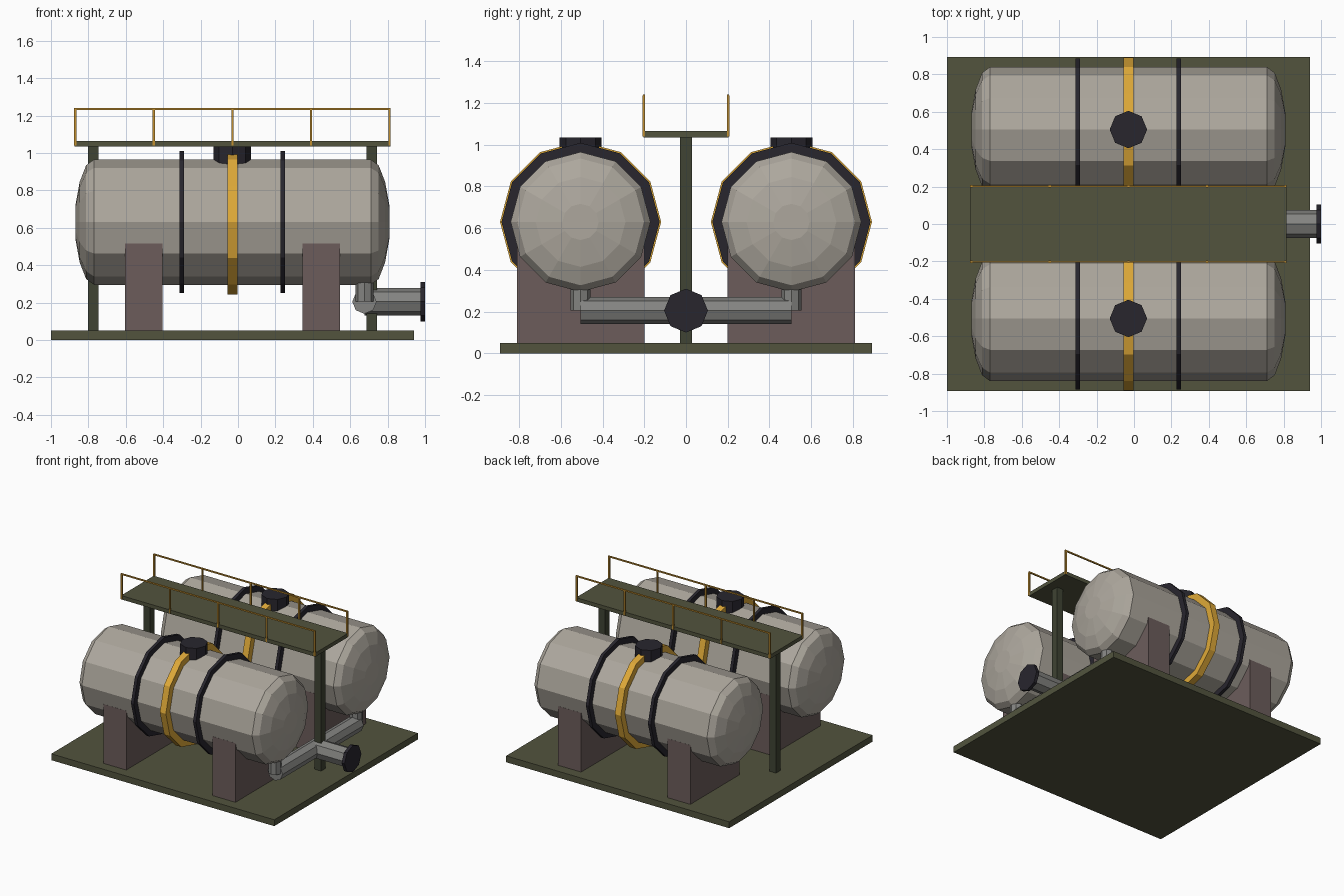
import bpy, bmesh, math
from mathutils import Vector

if "Cube" in bpy.data.objects:
    bpy.data.objects.remove(bpy.data.objects["Cube"])


def mat(name, r, g, b):
    m = bpy.data.materials.new(name)
    m.diffuse_color = (r, g, b, 1)
    m.use_nodes = True
    m.node_tree.nodes["Principled BSDF"].inputs["Base Color"].default_value = m.diffuse_color
    return m


SHELL = mat("tank_paint", 0.42, 0.39, 0.34)
OLIVE = mat("olive_steel", 0.085, 0.088, 0.048)
POST = mat("dark_olive", 0.05, 0.057, 0.033)
SADDLE = mat("saddle_brown", 0.15, 0.108, 0.105)
YELLOW = mat("safety_yellow", 0.74, 0.40, 0.04)
RAIL = mat("rail_yellow", 0.55, 0.28, 0.03)
DARK = mat("dark_rubber", 0.021, 0.019, 0.027)
PIPE = mat("pipe_grey", 0.23, 0.23, 0.22)


def finish(name, bm, material):
    bmesh.ops.recalc_face_normals(bm, faces=bm.faces)
    me = bpy.data.meshes.new(name)
    bm.to_mesh(me)
    bm.free()
    me.materials.append(material)
    ob = bpy.data.objects.new(name, me)
    bpy.context.collection.objects.link(ob)
    return ob


def box(name, x, y, z, material):
    """Box from (min, max) ranges."""
    bm = bmesh.new()
    bmesh.ops.create_cube(bm, size=1)
    for v in bm.verts:
        v.co = [lo + (c + 0.5) * (hi - lo) for c, (lo, hi) in zip(v.co, (x, y, z))]
    return finish(name, bm, material)


def lathe(name, centre, axis, profile, sides, material):
    """Capped turned solid: profile of (distance along axis, radius)."""
    u, v = {"x": ((0, 1, 0), (0, 0, 1)),
            "y": ((0, 0, 1), (1, 0, 0)),
            "z": ((1, 0, 0), (0, 1, 0))}[axis]
    u, v, c = Vector(u), Vector(v), Vector(centre)
    w = u.cross(v)
    bm = bmesh.new()
    rings = []
    for t, r in profile:
        rings.append([bm.verts.new(c + w * t + u * r * math.cos(a) + v * r * math.sin(a))
                      for a in (math.tau * i / sides for i in range(sides))])
    for a, b in zip(rings, rings[1:]):
        for i in range(sides):
            j = (i + 1) % sides
            bm.faces.new((a[i], a[j], b[j], b[i]))
    bm.faces.new(rings[0])
    bm.faces.new(rings[-1])
    return finish(name, bm, material)


def cyl(name, centre, axis, t0, t1, r, sides, material):
    return lathe(name, centre, axis, [(t0, r), (t1, r)], sides, material)


CX, TY, TZ, R = -0.03, 0.505, 0.63, 0.335   # tank centre and radius
PX, PZ = 0.676, 0.205                       # manifold position

# skid plate
box("base_plate", (-1, 0.94), (-0.892, 0.892), (0, 0.05), OLIVE)

# domed half profile of a tank, mirrored to make both ends
half = [(0.74 + 0.1 * math.sin(a), R * math.cos(a))
        for a in map(math.radians, (0, 25, 50, 75))]
half[-1] = (0.84, half[-1][1])
tank_profile = [(-t, r) for t, r in reversed(half)] + half

for side, s in (("front", -1), ("back", 1)):
    y = s * TY
    lathe(side + "_tank", (CX, y, TZ), "x", tank_profile, 12, SHELL)
    # straps
    for i, x in enumerate((-0.30, 0.24)):
        cyl(f"{side}_dark_strap_{i}", (x, y, TZ), "x", -0.0125, 0.0125, 0.379, 12, DARK)
    cyl(side + "_yellow_strap", (CX, y, TZ), "x", -0.026, 0.026, 0.386, 12, YELLOW)
    # filler hatch
    cyl(side + "_hatch", (CX, y, 0), "z", 0.94, 1.035, 0.1, 8, DARK)
    # saddles
    for i, x in enumerate((-0.505, 0.445)):
        box(f"{side}_saddle_{i}", (x - 0.1, x + 0.1), (y - 0.305, y + 0.305), (0.002, 0.515), SADDLE)
    # drain pipe down to the manifold
    cyl(side + "_drain_pipe", (PX, y, 0), "z", PZ, 0.42, 0.048, 8, PIPE)
    # railing
    box(side + "_top_rail", (CX - 0.846, CX + 0.846), (s * 0.202 - 0.005, s * 0.202 + 0.005),
        (1.23, 1.24), RAIL)
    for i in range(5):
        x = CX + (i - 2) * 0.42
        box(f"{side}_rail_post_{i}", (x - 0.006, x + 0.006),
            (s * 0.202 - 0.006, s * 0.202 + 0.006), (1.04, 1.235), RAIL)

# manifold and outlet
cyl("manifold_pipe", (PX, 0, PZ), "y", -TY, TY, 0.065, 8, PIPE)
cyl("outlet_pipe", (0, 0, PZ), "x", PX, 0.98, 0.074, 8, PIPE)
cyl("outlet_flange", (0, 0, PZ), "x", 0.975, 1.0, 0.105, 8, DARK)

# walkway on two posts
box("walkway", (CX - 0.845, CX + 0.845), (-0.203, 0.203), (1.035, 1.065), OLIVE)
for name, x in (("left_post", CX - 0.745), ("right_post", CX + 0.745)):
    box(name, (x - 0.028, x + 0.028), (-0.028, 0.028), (0.002, 1.04), POST)
